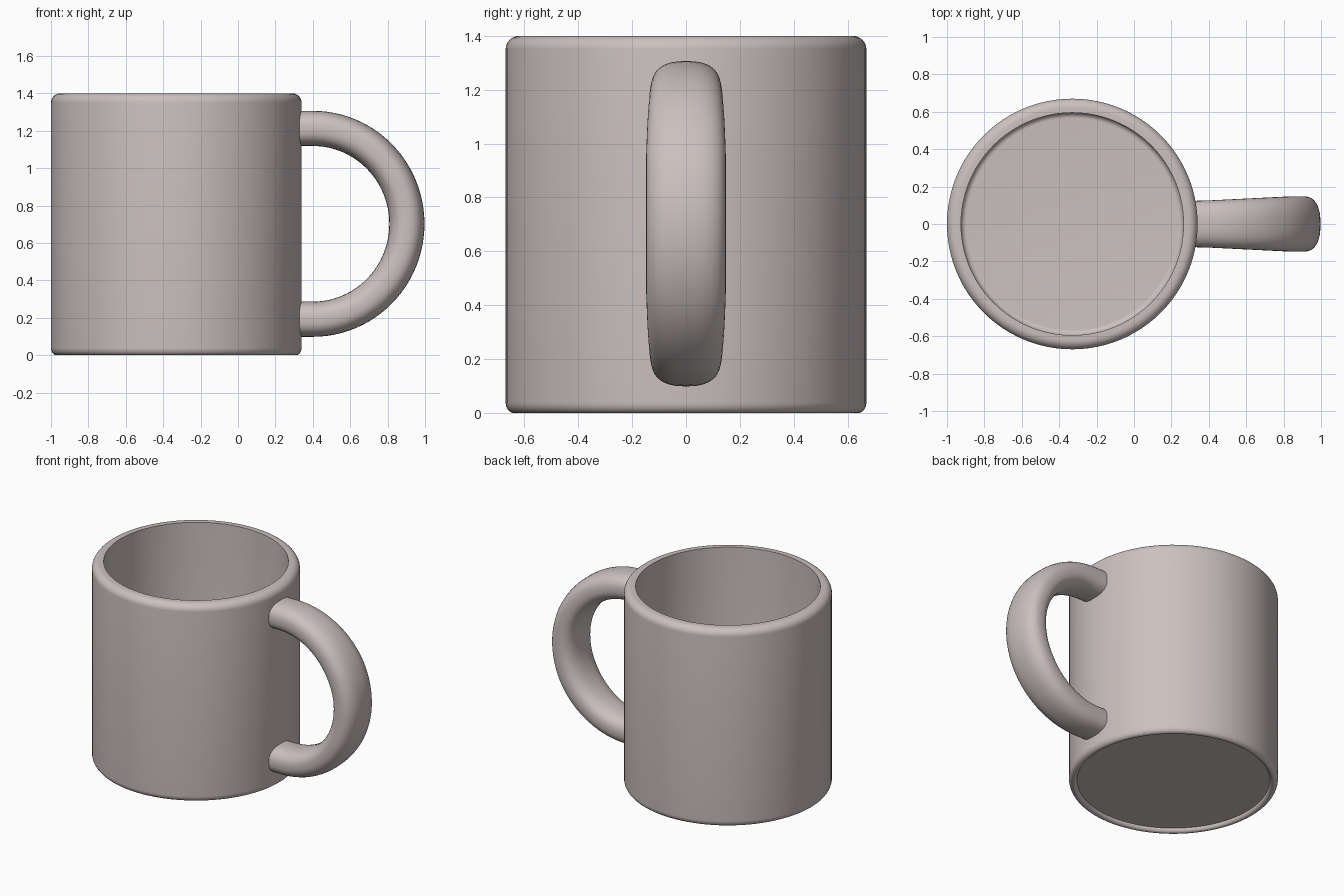
import bpy, bmesh, math
from math import sin, cos, pi

cube = bpy.data.objects.get("Cube")
if cube:
    bpy.data.objects.remove(cube, do_unlink=True)

# One glazed ceramic colour
CERAMIC = (0.60, 0.535, 0.52, 1)
mat = bpy.data.materials.new("warm grey ceramic")
mat.use_nodes = True
mat.diffuse_color = CERAMIC
mat.node_tree.nodes["Principled BSDF"].inputs["Base Color"].default_value = CERAMIC

CUP_X, RADIUS, INNER, HEIGHT = -0.33, 0.67, 0.595, 1.4


def finish(bm, name):
    bmesh.ops.recalc_face_normals(bm, faces=bm.faces)
    mesh = bpy.data.meshes.new(name)
    bm.to_mesh(mesh)
    bm.free()
    mesh.materials.append(mat)
    obj = bpy.data.objects.new(name, mesh)
    bpy.context.collection.objects.link(obj)
    bpy.ops.object.select_all(action="DESELECT")
    obj.select_set(True)
    bpy.context.view_layer.objects.active = obj
    bpy.ops.object.shade_smooth_by_angle(angle=math.radians(40))
    return obj


def loft(bm, rings):
    """Bridge equal closed rings of points and cap both ends."""
    loops = [[bm.verts.new(p) for p in ring] for ring in rings]
    n = len(loops[0])
    for a, b in zip(loops, loops[1:]):
        for i in range(n):
            j = (i + 1) % n
            bm.faces.new((a[i], a[j], b[j], b[i]))
    bm.faces.new(loops[0])
    bm.faces.new(loops[-1])


def arc(r, z, size_r, size_z, start, end, steps=8):
    """Profile points along an elliptical fillet, angles in degrees."""
    angles = [math.radians(start + (end - start) * i / steps) for i in range(steps + 1)]
    return [(r + size_r * cos(a), z + size_z * sin(a)) for a in angles]


# Cup body: recessed base, foot ring, wall, rounded rim, hollow inside
profile = (
    [(0.610, 0.025)]
    + arc(0.640, 0.025, 0.022, 0.025, 180, 270)
    + arc(0.640, 0.04, 0.03, 0.04, 270, 360)
    + arc(RADIUS - 0.05, HEIGHT - 0.05, 0.05, 0.05, 0, 90)
    + [(INNER, HEIGHT)]
    + arc(INNER - 0.03, 0.11, 0.03, 0.03, 0, -90)
)
SIDES = 96
bm = bmesh.new()
loft(bm, [[(CUP_X + r * cos(2 * pi * i / SIDES), r * sin(2 * pi * i / SIDES), z)
           for i in range(SIDES)] for r, z in profile])
finish(bm, "cup_body")

# Handle: rounded section swept along a half ellipse with short straight ends
START_X, BEND_X, MID_Z = 0.29, 0.40, 0.7025
REACH, RISE, THICK = 0.503, 0.51, 0.094


def section(x, z, nx, nz):
    """Squarish oval ring, wider towards the outside of the handle."""
    width = 0.123 + 0.025 * min(1, max(0, (x - 0.34) / 0.5))
    ring = []
    for i in range(40):
        t = 2 * pi * i / 40
        u = math.copysign(abs(cos(t)) ** 0.8, cos(t)) * THICK
        v = math.copysign(abs(sin(t)) ** 0.8, sin(t)) * width
        ring.append((x + nx * u, v, z + nz * u))
    return ring


rings = [section(START_X, MID_Z + RISE, 0, 1)]
for i in range(49):
    a = pi / 2 - pi * i / 48
    nx, nz = cos(a) / REACH, sin(a) / RISE
    size = math.hypot(nx, nz)
    rings.append(section(BEND_X + REACH * cos(a), MID_Z + RISE * sin(a), nx / size, nz / size))
rings.append(section(START_X, MID_Z - RISE, 0, -1))
bm = bmesh.new()
loft(bm, rings)
finish(bm, "handle")
